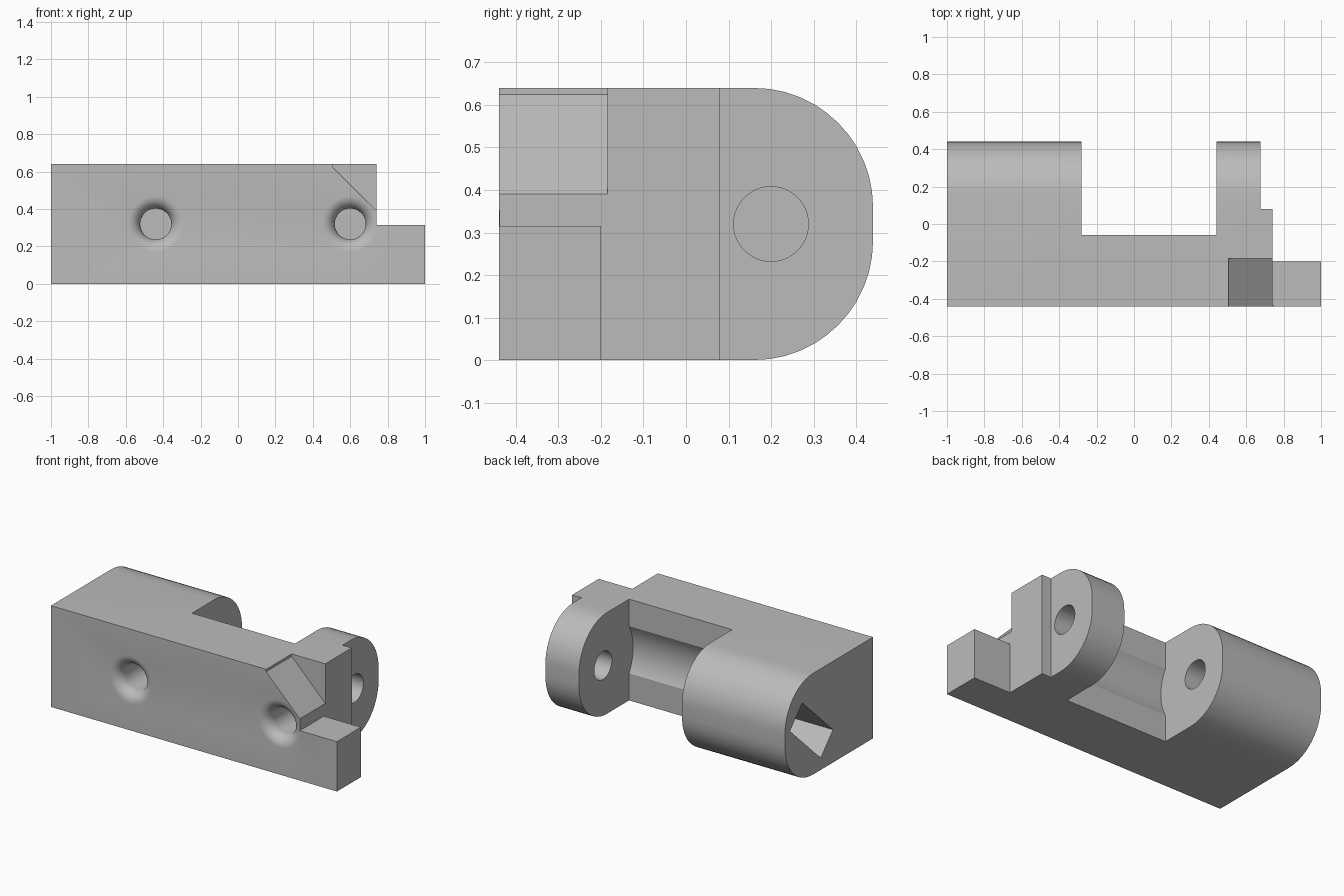
import bpy, bmesh
from math import sin, cos, pi, radians
from mathutils import Matrix, Vector

old = bpy.data.objects.get("Cube")
if old:
    bpy.data.objects.remove(old, do_unlink=True)

grey = bpy.data.materials.new("plain grey")
grey.use_nodes = True
colour = (0.5, 0.5, 0.5, 1)
grey.diffuse_color = colour
grey.node_tree.nodes["Principled BSDF"].inputs["Base Color"].default_value = colour


def make(name, bm):
    bmesh.ops.recalc_face_normals(bm, faces=bm.faces)
    mesh = bpy.data.meshes.new(name)
    bm.to_mesh(mesh)
    bm.free()
    mesh.materials.append(grey)
    obj = bpy.data.objects.new(name, mesh)
    bpy.context.collection.objects.link(obj)
    return obj


def prism(name, points, direction):
    """Extrude a closed outline of 3D points along a direction."""
    bm = bmesh.new()
    face = bm.faces.new([bm.verts.new(p) for p in points])
    new = bmesh.ops.extrude_face_region(bm, geom=[face])["geom"]
    bmesh.ops.translate(bm, vec=Vector(direction),
                        verts=[v for v in new if isinstance(v, bmesh.types.BMVert)])
    return make(name, bm)


def box(name, x0, x1, y0, y1, z0, z1):
    return prism(name, [(x0, y0, z0), (x0, y1, z0), (x0, y1, z1), (x0, y0, z1)],
                 (x1 - x0, 0, 0))


def disc(x, y, z, r, n=48):
    return [(x, y + r * cos(2 * pi * i / n), z + r * sin(2 * pi * i / n)) for i in range(n)]


def combine(target, tool, operation="DIFFERENCE"):
    mod = target.modifiers.new("combine", "BOOLEAN")
    mod.operation = operation
    mod.solver = "EXACT"
    mod.object = tool
    bpy.context.view_layer.objects.active = target
    bpy.ops.object.modifier_apply(modifier=mod.name)
    bpy.data.objects.remove(tool, do_unlink=True)


# Main body: rectangular front, rounded back
HEIGHT, FRONT, BACK, ROUND = 0.64, -0.44, 0.44, 0.28
MID = HEIGHT / 2
outline = [(-1, FRONT, HEIGHT), (-1, FRONT, 0)]
for centre_z, start in ((ROUND, -90), (HEIGHT - ROUND, 0)):
    for i in range(13):
        a = radians(start + 90 * i / 12)
        outline.append((-1, BACK - ROUND + ROUND * cos(a), centre_z + ROUND * sin(a)))
body = prism("hinge_block", outline, (1.74, 0, 0))

# Step at the right end
combine(body, box("end_step", 0.6, 1.0, FRONT, -0.2, 0, 0.315), "UNION")

# Gap between the arms, with a shallow round clearance in its wall
combine(body, box("gap_cutter", -0.28, 0.44, -0.06, 0.6, -0.1, 0.8))
combine(body, prism("clearance_cutter", disc(-0.28, 0.2, MID, 0.3, 64), (0.72, 0, 0)))

# Thinner outer side of the right arm
combine(body, box("arm_side_cutter", 0.675, 0.9, 0.08, 0.6, -0.1, 0.8))

# Pin hole through the right arm and into the left arm
combine(body, prism("pin_cutter", disc(-0.6, 0.2, MID, 0.088), (1.5, 0, 0)))

# Slanted pocket in the left end
turn = Matrix.Rotation(radians(43), 3, "X")
slot = [turn @ Vector((0, y, z)) + Vector((-1.1, 0.175, 0.285))
        for y, z in ((-0.21, -0.09), (0.21, -0.09), (0.21, 0.09), (-0.21, 0.09))]
combine(body, prism("pocket_cutter", slot, (0.42, 0, 0)))

# Sloping corner cut at the upper right of the front
combine(body, prism("corner_cutter",
                    [(0.505, -0.6, 0.8), (0.505, -0.6, 0.625), (0.74, -0.6, 0.39),
                     (0.9, -0.6, 0.39), (0.9, -0.6, 0.8)], (0, 0.415, 0)))


def flared_hole(x):
    """Blind screw hole whose mouth flares smoothly into the front."""
    r, flare, n = 0.083, 0.068, 48
    profile = [(r, -0.12)]
    for i in range(9):
        a = pi / 2 * i / 8
        profile.append((r + flare * (1 - cos(a)), FRONT + flare * (1 - sin(a))))
    profile.append((r + flare, FRONT - 0.1))
    bm = bmesh.new()
    rings = [[bm.verts.new((x + rad * cos(2 * pi * k / n), y, MID + rad * sin(2 * pi * k / n)))
              for k in range(n)] for rad, y in profile]
    for low, high in zip(rings, rings[1:]):
        for k in range(n):
            j = (k + 1) % n
            bm.faces.new((low[k], low[j], high[j], high[k]))
    bm.faces.new(rings[0])
    bm.faces.new(rings[-1])
    return make("screw_hole_cutter", bm)


for hole_x in (-0.44, 0.6):
    combine(body, flared_hole(hole_x))

# Smooth the curves, keep the corners crisp
bpy.ops.object.select_all(action="DESELECT")
body.select_set(True)
bpy.context.view_layer.objects.active = body
bpy.ops.object.shade_smooth_by_angle(angle=radians(25))
